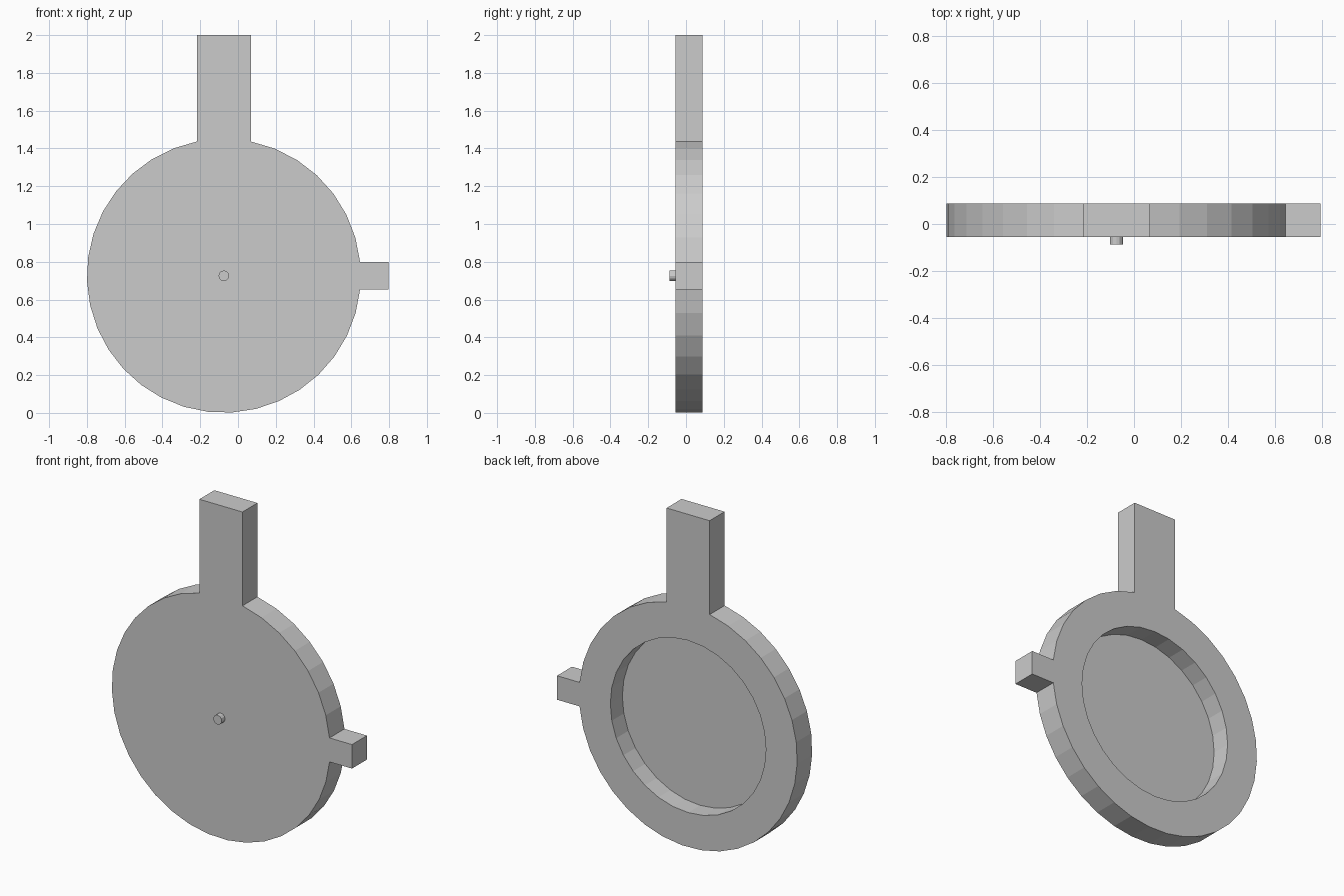
import bpy, bmesh
from math import sin, cos, radians, tau

if "Cube" in bpy.data.objects:
    bpy.data.objects.remove(bpy.data.objects["Cube"])

CX, CZ, R = -0.075, 0.726, 0.725      # disc centre and radius
FRONT, BACK = -0.055, 0.087           # plate front and back
FLOOR = -0.027                        # bottom of the rear recess


def arc(a0, a1, n, r=R):
    return [(CX + r * cos(radians(a0 + (a1 - a0) * i / n)),
             CZ + r * sin(radians(a0 + (a1 - a0) * i / n))) for i in range(n + 1)]


def circle(r, n):
    return [(CX + r * cos(tau * i / n), CZ + r * sin(tau * i / n)) for i in range(n)]


def prism(name, outline, y0, y1):
    """Extrude an x-z outline from y0 to y1."""
    bm = bmesh.new()
    face = bm.faces.new([bm.verts.new((x, y0, z)) for x, z in outline])
    new = bmesh.ops.extrude_face_region(bm, geom=[face])["geom"]
    bmesh.ops.translate(bm, vec=(0, y1 - y0, 0),
                        verts=[g for g in new if isinstance(g, bmesh.types.BMVert)])
    bmesh.ops.recalc_face_normals(bm, faces=bm.faces)
    mesh = bpy.data.meshes.new(name)
    bm.to_mesh(mesh)
    bm.free()
    obj = bpy.data.objects.new(name, mesh)
    bpy.context.collection.objects.link(obj)
    return obj


# Round plate with upright stem and side tab, in one outline
outline = arc(5.7, 78.6, 7) + [(0.068, 2.0), (-0.218, 2.0)]
outline += arc(101.4, 354.3, 25) + [(0.796, 0.654), (0.796, 0.798)]
plate = prism("plate_with_stem_and_tab", outline, FRONT, BACK)

# Round recess cut into the back
cutter = prism("recess_cutter", circle(0.517, 32), FLOOR, BACK + 0.1)
cut = plate.modifiers.new("recess", "BOOLEAN")
cut.operation = "DIFFERENCE"
cut.solver = "EXACT"
cut.object = cutter
bpy.context.view_layer.objects.active = plate
bpy.ops.object.modifier_apply(modifier=cut.name)
bpy.data.objects.remove(cutter)

# Small pin at the centre of the front
prism("centre_pin", circle(0.028, 12), -0.087, FRONT + 0.005)
